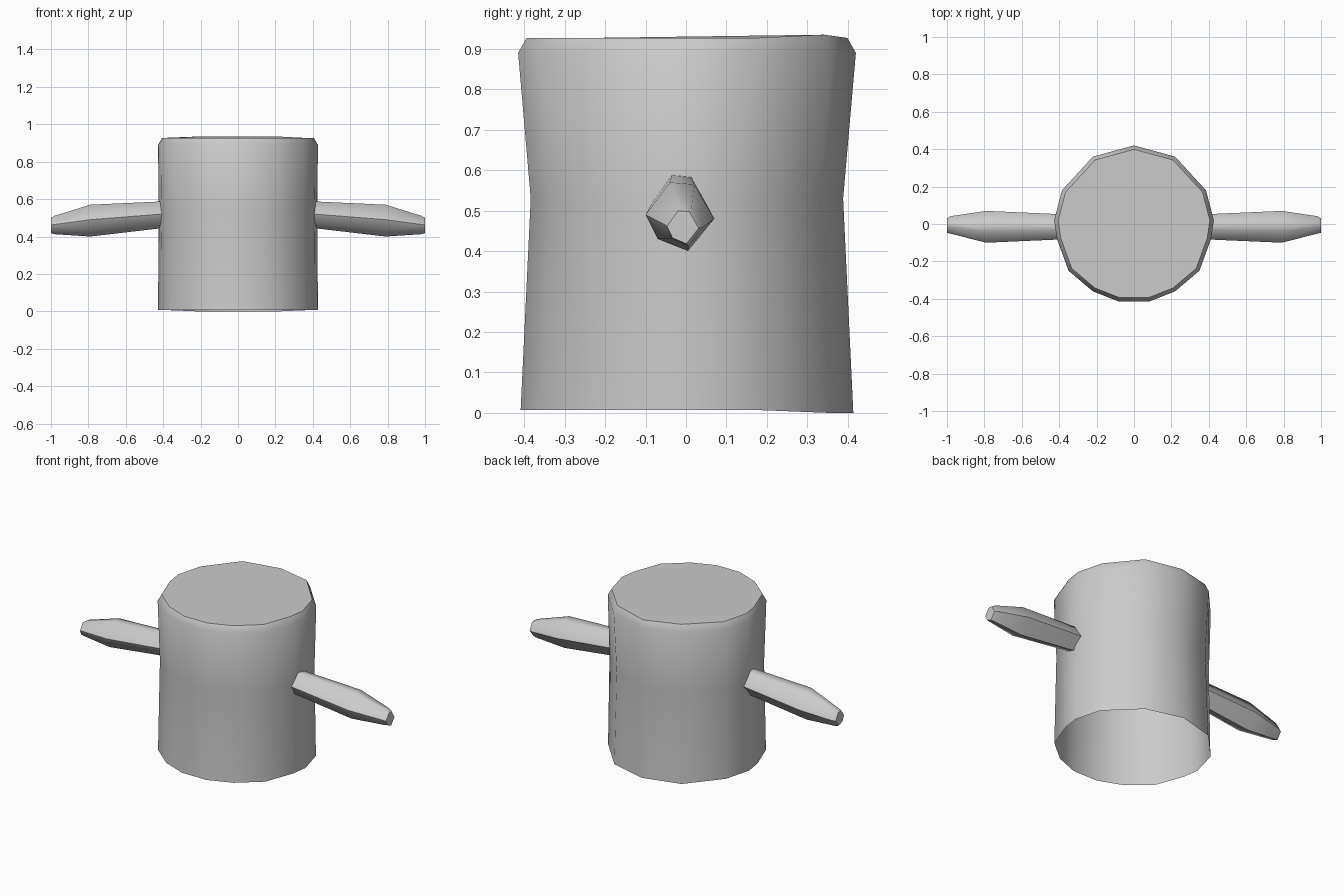
import bpy, bmesh, math

if "Cube" in bpy.data.objects:
    bpy.data.objects.remove(bpy.data.objects["Cube"])


def skin(name, rings, cap_start=False, cap_end=True):
    """Loft a list of equal-length point rings into one smooth object."""
    bm = bmesh.new()
    loops = [[bm.verts.new(p) for p in ring] for ring in rings]
    n = len(loops[0])
    for a, b in zip(loops, loops[1:]):
        for i in range(n):
            j = (i + 1) % n
            bm.faces.new((a[i], a[j], b[j], b[i]))
    if cap_start:
        bm.faces.new(loops[0][::-1])
    if cap_end:
        bm.faces.new(loops[-1])
    bmesh.ops.recalc_face_normals(bm, faces=bm.faces)
    mesh = bpy.data.meshes.new(name)
    bm.to_mesh(mesh)
    bm.free()
    obj = bpy.data.objects.new(name, mesh)
    bpy.context.collection.objects.link(obj)
    bpy.ops.object.select_all(action='DESELECT')
    obj.select_set(True)
    bpy.context.view_layer.objects.active = obj
    bpy.ops.object.shade_smooth_by_angle(angle=math.radians(60))
    return obj


# Drum body: hand-shaped outline, open underneath, waisted front to back
half = [(0.22, 0.36), (0.385, 0.18), (0.427, 0.02), (0.412, -0.08),
        (0.35, -0.25), (0.22, -0.36), (0.08, -0.415)]
outline = [(0, 0.42)] + half + [(-x, y) for x, y in reversed(half)]
levels = [  # z, x scale, y scale
    (0.005, 1.0, 0.985),
    (0.53, 0.995, 0.925),
    (0.89, 1.0, 1.0),
    (0.927, 0.95, 0.95),
]
rings = [[(x * sx, y * sy, z) for x, y in outline] for z, sx, sy in levels]
# slight lift at the back of the rim
rings[-1] = [(x, y, z + (0.008 if 0.3 < y < 0.37 else 0)) for x, y, z in rings[-1]]
rings[0] = [(x, y, 0.0 if y > 0.3 else 0.007) for x, y, z in rings[0]]
skin("drum_body", rings)

# Side arms: six-sided, swelling before a blunt tip
section = [(0.02, 0.565), (0.07, 0.48), (0.005, 0.40),
           (-0.07, 0.43), (-0.10, 0.49), (-0.04, 0.57)]
cy, cz = -0.015, 0.487
stations = [  # x, y centre, z centre, y scale, z scale
    (0.405, -0.015, 0.518, 0.80, 0.84),
    (0.79, cy, cz, 1.0, 1.0),
    (0.98, -0.005, 0.463, 0.55, 0.58),
    (1.0, -0.008, 0.460, 0.46, 0.48),
]
for side, label in ((1, "right"), (-1, "left")):
    skin(label + "_arm",
         [[(side * x, oy + (y - cy) * sy, oz + (z - cz) * sz) for y, z in section]
          for x, oy, oz, sy, sz in stations])
